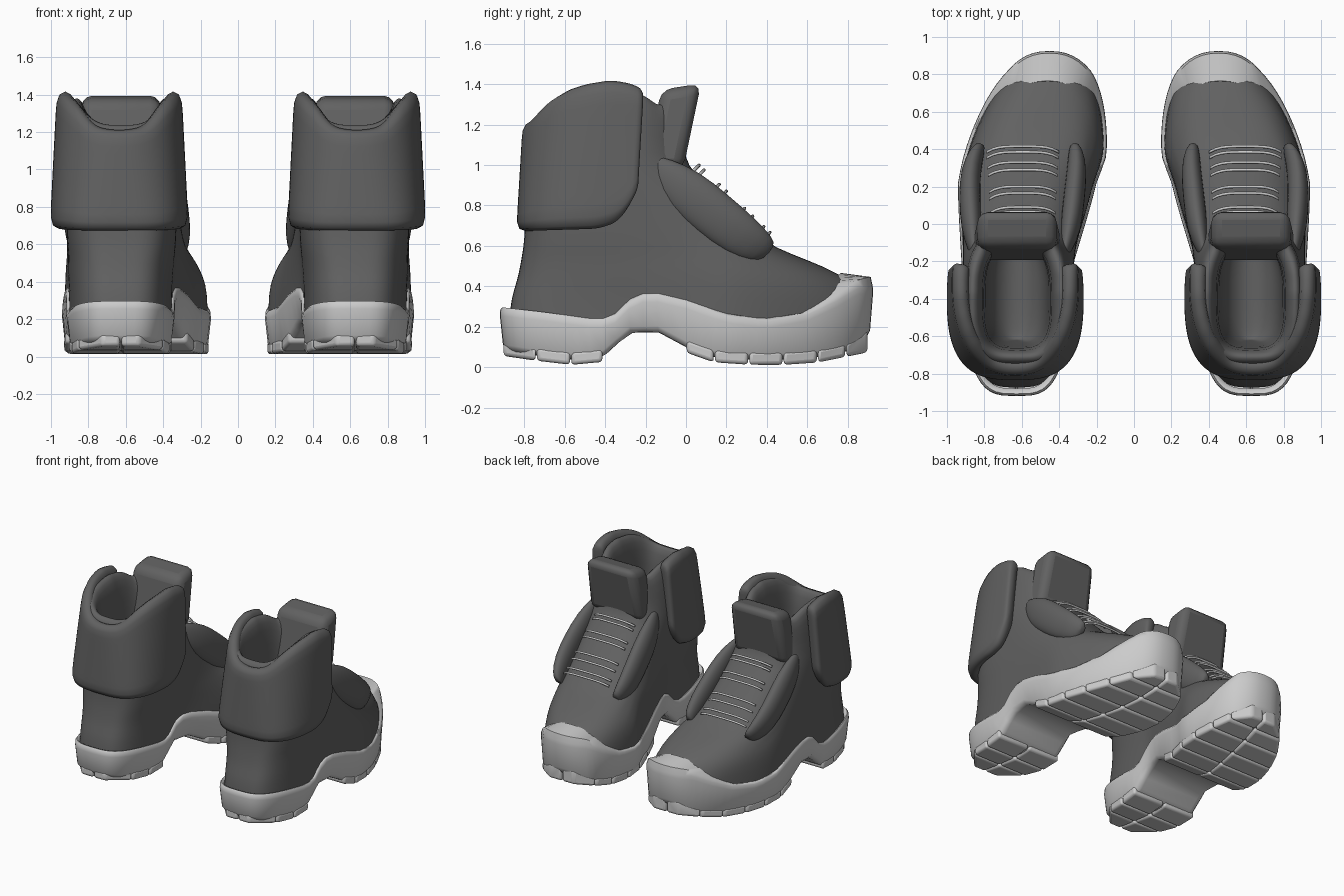
import bpy, bmesh
from math import sin, cos, pi, asin, radians

if "Cube" in bpy.data.objects:
    bpy.data.objects.remove(bpy.data.objects["Cube"])

M = 40  # samples along each side of a foot-shaped ring
DARK = bpy.data.materials.new("dark_leather")
DARK.diffuse_color = (.12, .12, .12, 1)
DARK.use_nodes = True
DARK.node_tree.nodes["Principled BSDF"].inputs["Base Color"].default_value = DARK.diffuse_color


def table(pts):
    """Piecewise-linear function through (y, value) points."""
    def f(y):
        if y <= pts[0][0]:
            return pts[0][1]
        for (a, va), (b, vb) in zip(pts, pts[1:]):
            if y <= b:
                return va + (vb - va) * (y - a) / (b - a)
        return pts[-1][1]
    return f


def clamp(v):
    return max(0.0, min(1.0, v))


def edges(y, p, d=0.0):
    """Inner and outer x of a foot outline at y. p = back, front, heel l/r, ball l/r."""
    b, f, lh, rh, lf, rf = p
    b, f = b + d, f - d
    s = max(-1.0, min(1.0, (2 * y - b - f) / (f - b)))
    n = 3.4 if s < 0 else 2.8 if f < .6 else 2.35
    u = max(0.0, 1 - abs(s) ** n) ** (1 / n)
    t = clamp((y + 0.25) / 0.62)
    l, r = lh + (lf - lh) * t + d, rh + (rf - rh) * t - d
    c = (l + r) / 2 - 0.10 * clamp((y - 0.22) / 0.6)
    h = (r - l) / 2 * u
    return c - h, c + h


def foot_ring(z, p, d=0.0):
    """Closed ring around a foot outline; z is a number or a function of y."""
    b, f = p[0] + d, p[1] - d
    left, right = [], []
    for i in range(M + 1):
        y = (b + f) / 2 + (f - b) / 2 * sin(-pi / 2 + pi * i / M)
        l, r = edges(y, p, d)
        h = z(y) if callable(z) else z
        left.append((l, y, h))
        right.append((r, y, h))
    return left + right[-2:0:-1]


def finish(name, bm, subsurf=0, bevel=0.0, angle=180, mat=None):
    bmesh.ops.recalc_face_normals(bm, faces=bm.faces)
    me = bpy.data.meshes.new(name)
    bm.to_mesh(me)
    bm.free()
    if mat:
        me.materials.append(mat)
    ob = bpy.data.objects.new(name, me)
    bpy.context.collection.objects.link(ob)
    if bevel:
        m = ob.modifiers.new("bevel", 'BEVEL')
        m.width, m.segments = bevel, 3
    if subsurf:
        m = ob.modifiers.new("smooth", 'SUBSURF')
        m.levels = m.render_levels = subsurf
    # second boot of the pair
    m = ob.modifiers.new("pair", 'MIRROR')
    m.use_mirror_merge = False
    bpy.ops.object.select_all(action='DESELECT')
    ob.select_set(True)
    bpy.context.view_layer.objects.active = ob
    if angle == 180:
        bpy.ops.object.shade_smooth()
    else:
        bpy.ops.object.shade_smooth_by_angle(angle=radians(angle))


def add_loft(bm, rings, caps=(0, -1)):
    """Skin even-sized closed rings and close the chosen ends with quad strips."""
    vs = [[bm.verts.new(p) for p in r] for r in rings]
    n = len(vs[0])
    for a, b in zip(vs, vs[1:]):
        for i in range(n):
            j = (i + 1) % n
            bm.faces.new((a[i], a[j], b[j], b[i]))
    for r in (vs[c] for c in caps):
        h = n // 2
        bm.faces.new((r[0], r[1], r[-1]))
        for i in range(1, h - 1):
            bm.faces.new((r[i], r[i + 1], r[n - i - 1], r[n - i]))
        bm.faces.new((r[h - 1], r[h], r[h + 1]))


def loft(name, rings, caps=(0, -1), **kw):
    bm = bmesh.new()
    add_loft(bm, rings, caps)
    finish(name, bm, **kw)


# Sole: arched wall that rises over the toe
SOLE = (-0.92, 0.925, 0.335, 0.92, 0.15, 0.955)
CAP = (SOLE[0], 0.79) + SOLE[2:]
z_top = table([(-.92, .295), (-.7, .27), (-.45, .235), (-.37, .24), (-.25, .36), (-.15, .365),
               (0, .33), (.2, .26), (.4, .235), (.6, .27), (.75, .34), (.85, .40), (.92, .41)])
z_bot = table([(-.92, .085), (-.75, .06), (-.46, .026), (-.40, .06), (-.28, .17), (-.14, .175),
               (0, .10), (.08, .055), (.4, .033), (.65, .05), (.8, .08), (.92, .16)])
loft("sole", [
    foot_ring(z_bot, SOLE, .06),
    foot_ring(lambda y: z_bot(y) + .003, SOLE, .035),
    foot_ring(lambda y: z_bot(y) + .03, SOLE, .015),
    foot_ring(lambda y: z_top(y) - .04, SOLE, 0),
    foot_ring(lambda y: z_top(y) - .01, SOLE, .002),
    foot_ring(lambda y: z_top(y) + .003 + .035 * clamp((y - .6) / .3), SOLE, .012),
    foot_ring(lambda y: z_top(y) + .12 * clamp((y - .5) / .27), CAP, .025),
    foot_ring(lambda y: z_top(y) - .03, CAP, .04)], caps=(0,), angle=60)

# Tread lugs: two columns in rows under heel and forefoot
bm = bmesh.new()
for rows in ((-.905, -.74, -.57, -.41), (0.0, .14, .31, .48, .65, .79, .90)):
    for y0, y1 in zip(rows, rows[1:]):
        for t0, t1 in ((0, .5), (.5, 1)):
            corners = []
            for y, t in ((y0 + .003, t0), (y0 + .003, t1), (y1 - .003, t1), (y1 - .003, t0)):
                l, r = edges(y, SOLE, .01)
                g = .004 if t0 == t else -.004
                corners.append((l + (r - l) * t + (g if t == .5 else 0), y))
            lo = [bm.verts.new((x, y, max(.001, min(z_bot(y), .1) - .026))) for x, y in corners]
            hi = [bm.verts.new((x, y, z_bot(y) + .04)) for x, y in corners]
            bm.faces.new(lo)
            bm.faces.new(hi)
            for i in range(4):
                j = (i + 1) % 4
                bm.faces.new((lo[i], lo[j], hi[j], hi[i]))
finish("tread_lugs", bm, bevel=.018, angle=40)

# Upper: foot, shaft, rim and hollow lining in one skin
z_rim = table([(-.84, 1.215), (-.81, 1.235), (-.765, 1.29), (-.72, 1.335), (-.64, 1.38), (-.55, 1.405),
               (-.42, 1.425), (-.3, 1.405), (-.24, 1.375), (-.19, 1.335), (-.1, 1.36)])
outer = [(.34, -.865, .87, .35, .905, .165, .94),
         (.43, -.835, .81, .345, .91, .18, .935), (.50, -.82, .68, .34, .91, .195, .93),
         (.56, -.81, .52, .335, .91, .215, .92), (.62, -.80, .38, .33, .915, .235, .915),
         (.80, -.79, .20, .325, .915, .26, .90), (.95, -.79, .05, .325, .915, .29, .90),
         (1.04, -.78, -.02, .325, .91, .33, .90)]
rings = [foot_ring(lambda y: z_top(y) - .06, (-.875, .89, .35, .905, .165, .94))]
rings += [foot_ring(lambda y, r=r: max(r[0], z_top(y) - .02), r[1:]) for r in outer]
for drop, p in ((.10, (-.765, -.02, .35, .90, .35, .90)), (.04, (-.75, -.03, .37, .88, .37, .88)),
                (.04, (-.72, -.06, .40, .85, .40, .85)), (.08, (-.69, -.09, .43, .82, .43, .82)),
                (.20, (-.66, -.12, .45, .80, .45, .80))):
    rings.append(foot_ring(lambda y, d=drop: z_rim(y - .05) - d, p))
rings += [foot_ring(.75, (-.65, -.12, .46, .79, .46, .79)),
          foot_ring(.38, (-.62, .0, .48, .77, .48, .77))]
loft("upper", rings, caps=(-1,), subsurf=1, mat=DARK)

# Folded cuff wrapped around the back and sides of the shaft
z_hem = table([(-.84, .67), (-.45, .68), (-.36, .705), (-.31, .745), (-.275, .80), (-.25, .88)])
K, ROWS, MID, HALF = 22, 7, -.365, .475


def cuff_point(s, side, v, inset):
    n = 3.0 - .8 * v
    u = (1 - abs(s) ** n) ** (1 / n) if abs(s) < 1 else 0
    y = MID + HALF * s
    z = z_hem(y) + (z_rim(y) - z_hem(y)) * v
    k = (z - .67) / .75
    hw = .372 - .038 * k - inset
    return (.635 + side * hw * u, MID + (HALF - inset) * s + .045 * k, z)


columns = []
for c in range(-K, K + 1):
    th = -pi / 2 + (asin((-.24 - MID) / HALF) + pi / 2) * abs(c) / K
    side = 1 if c > 0 else -1
    vs = [i / (ROWS - 1) for i in range(ROWS)]
    columns.append([cuff_point(sin(th), side, v, 0) for v in vs] +
                   [cuff_point(sin(th), side, v, .09) for v in reversed(vs)])
loft("cuff", columns, subsurf=1, mat=DARK)

# Tongue: padded block leaning forward above the laces
bm = bmesh.new()
bmesh.ops.create_cube(bm, size=1)
for v in bm.verts:
    x, y, h = v.co
    z = 1.19 + h * .425 - (.03 if h > 0 > y else 0)
    v.co = (.625 + x * (.44 - .1 * (z - 1.19)), -.065 + y * .19 + .21 * (z - 1.19), z)
finish("tongue", bm, bevel=.055, angle=60, mat=DARK)

# Lace flaps: padded spindles along both sides of the instep
for name, xs in (("outer_lace_flap", (.85, .86, .87, .88, .875, .84, .82)),
                 ("inner_lace_flap", (.38, .36, .335, .32, .305, .31, .32))):
    rings = []
    for x, y, z, k in zip(xs, (-.175, -.12, 0, .14, .28, .385, .415),
                          (1.035, .985, .89, .775, .66, .585, .57), (.15, .6, 1, 1, .95, .7, .35)):
        ring = []
        for a in (2 * pi * i / 16 for i in range(16)):
            q = .105 * k * sin(a) * (1.3 if sin(a) < 0 else 1)
            ring.append((x + .058 * k * cos(a), y + .66 * q, z + .75 * q))
        rings.append(ring)
    loft(name, rings, subsurf=1, mat=DARK)

# Laces: pairs of thin bowed cords across the instep
bm = bmesh.new()
for y in (.405, .375, .32, .28, .19, .155, .08, .055):
    rings = []
    for t in (-1 + i / 6 for i in range(13)):
        lift = .014 - .045 * t ** 4
        x, cy, z = .595 + (.17 + .06 * y) * t, y + .7 * lift, 1.042 - .95 * y + .7 * lift
        rings.append([(x, cy + .008 * cos(a), z + .008 * sin(a))
                      for a in (2 * pi * j / 8 for j in range(8))])
    add_loft(bm, rings)
finish("laces", bm)
